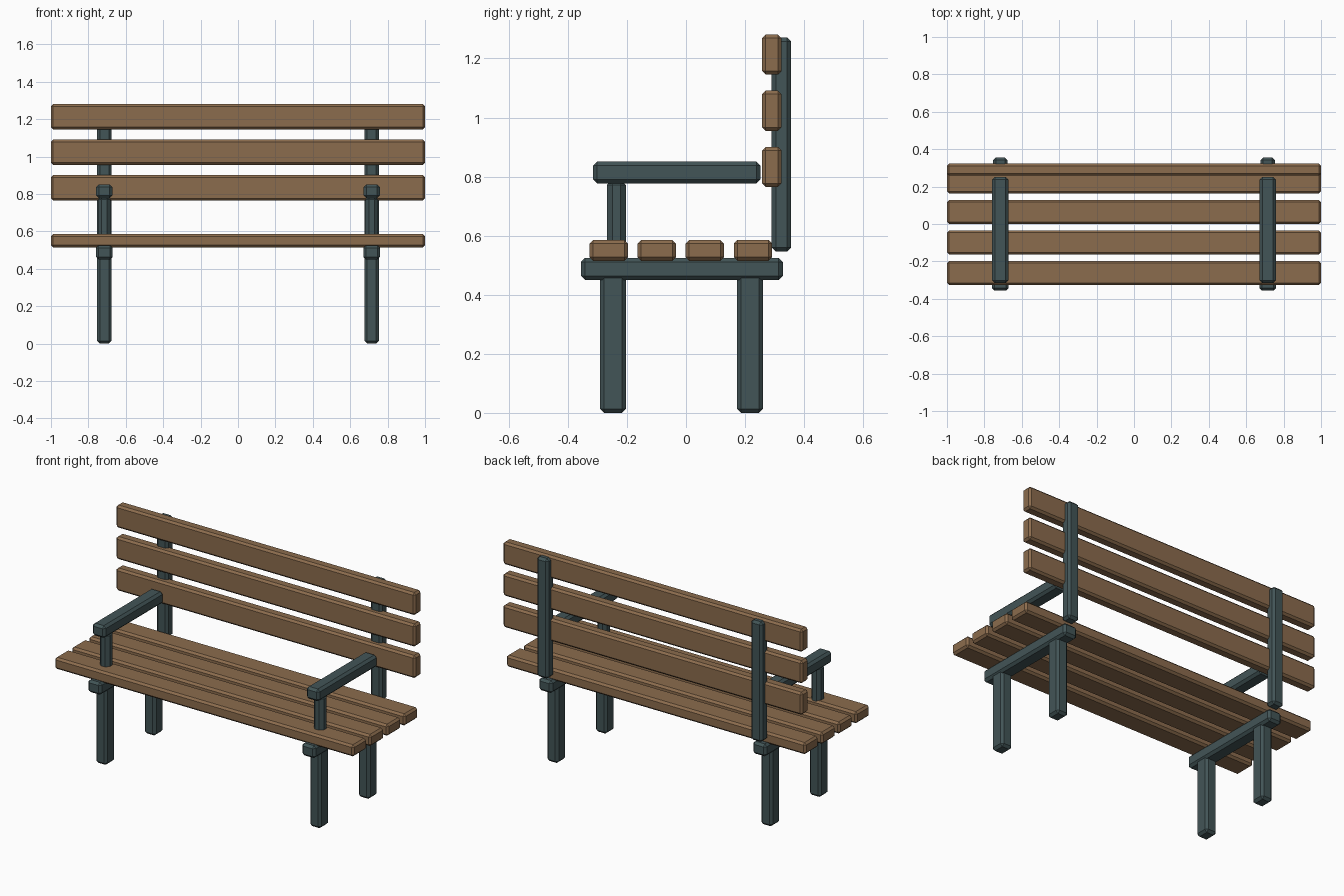
import bpy, bmesh

if "Cube" in bpy.data.objects:
    bpy.data.objects.remove(bpy.data.objects["Cube"])


def material(name, color):
    m = bpy.data.materials.new(name)
    m.diffuse_color = color
    m.use_nodes = True
    m.node_tree.nodes["Principled BSDF"].inputs["Base Color"].default_value = m.diffuse_color
    return m


WOOD = material("brown_wood", (0.26, 0.15, 0.075, 1))
IRON = material("dark_iron", (0.055, 0.09, 0.095, 1))


def bar(name, x, y, z, mat, chamfer):
    """Chamfered box from (min, max) ranges on each axis."""
    bm = bmesh.new()
    bmesh.ops.create_cube(bm, size=1)
    for v in bm.verts:
        v.co = [r[0] + (c + 0.5) * (r[1] - r[0]) for c, r in zip(v.co, (x, y, z))]
    bmesh.ops.bevel(bm, geom=bm.edges[:], offset=chamfer, segments=1,
                    profile=0.5, affect='EDGES')
    me = bpy.data.meshes.new(name)
    bm.to_mesh(me)
    bm.free()
    me.materials.append(mat)
    ob = bpy.data.objects.new(name, me)
    bpy.context.collection.objects.link(ob)
    return ob


# Seat slats
for i in range(4):
    y = -0.327 + i * 0.163
    bar(f"seat_slat_{i + 1}", (-1, 1), (y, y + 0.13), (0.515, 0.585), WOOD, 0.012)

# Backrest slats
for i in range(3):
    z = 0.765 + i * 0.19
    bar(f"back_slat_{i + 1}", (-1, 1), (0.258, 0.323), (z, z + 0.136), WOOD, 0.012)

# Frame parts: name, width in x, y range, z range
FRAME = [
    ("front_leg", 0.076, (-0.291, -0.203), (0, 0.47)),
    ("back_leg", 0.076, (0.173, 0.261), (0, 0.47)),
    ("seat_rail", 0.09, (-0.356, 0.328), (0.45, 0.525)),
    ("back_post", 0.076, (0.29, 0.356), (0.546, 1.271)),
    ("armrest", 0.086, (-0.315, 0.252), (0.777, 0.851)),
    ("armrest_post", 0.066, (-0.268, -0.203), (0.54, 0.79)),
]
for side, cx in (("left", -0.715), ("right", 0.715)):
    for name, w, y, z in FRAME:
        bar(f"{side}_{name}", (cx - w / 2, cx + w / 2), y, z, IRON,
            0.019 if name == "armrest_post" else 0.014)
